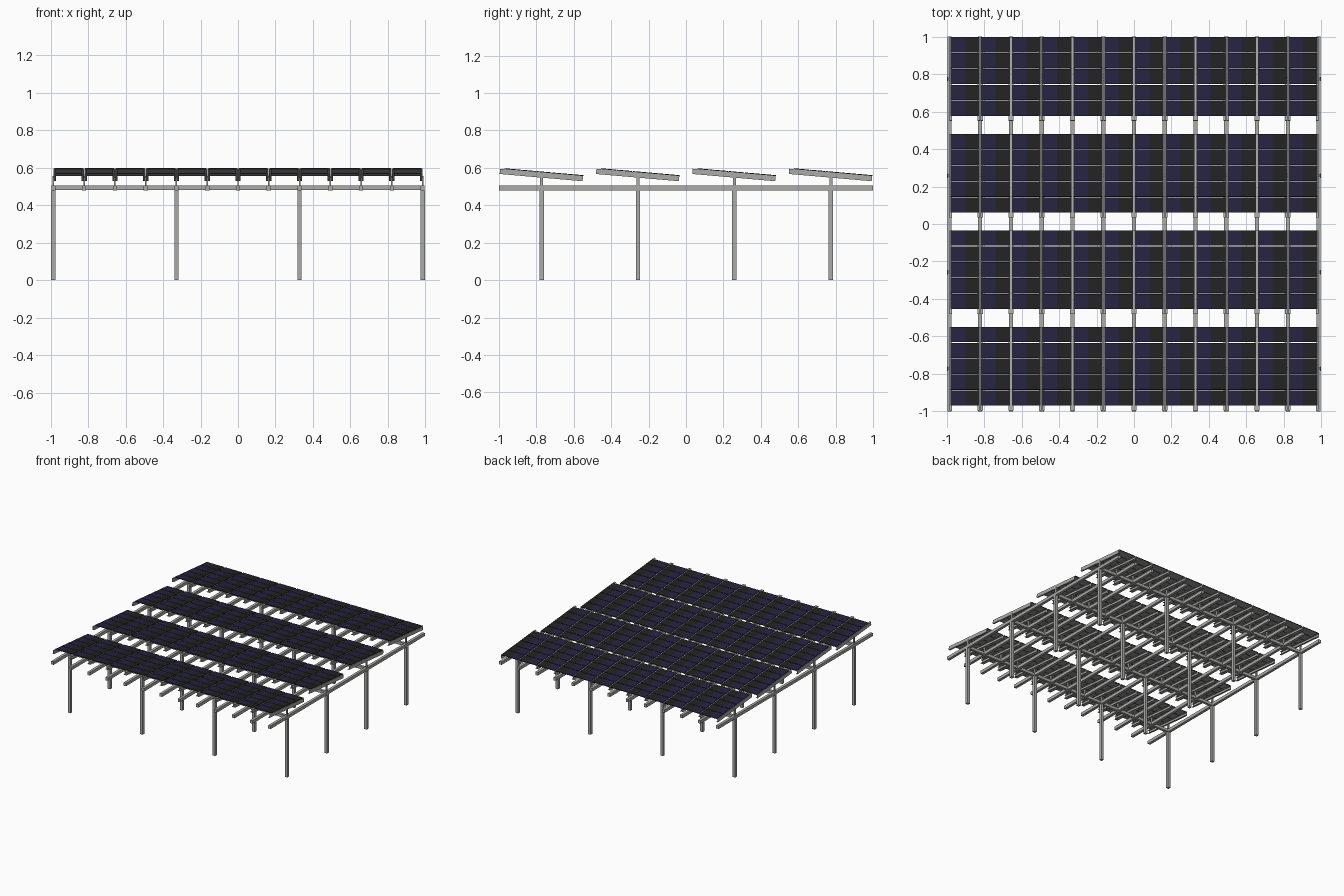
import bpy, bmesh, math
from mathutils import Matrix, Vector

default = bpy.data.objects.get("Cube")
if default:
    bpy.data.objects.remove(default, do_unlink=True)


def material(name, rgb, metal=0.0):
    m = bpy.data.materials.new(name)
    m.use_nodes = True
    m.diffuse_color = (*rgb, 1)
    bsdf = m.node_tree.nodes["Principled BSDF"]
    bsdf.inputs["Base Color"].default_value = (*rgb, 1)
    return m


steel = material("galvanised grey", (0.41, 0.41, 0.40))
black = material("black panel", (0.016, 0.016, 0.016))
navy = material("navy cells", (0.018, 0.017, 0.052))
backing = material("grey backing", (0.33, 0.33, 0.33))

# Layout
HALF = 0.985
BAYS = 12
PITCH = 2 * HALF / BAYS
ROWS = [-0.772, -0.257, 0.258, 0.774]
TILT = math.radians(-5)
BEAM_LOW, BEAM_HIGH = 0.48, 0.505
PANEL_TOP = 0.58


def add_box(bm, centre, size):
    bmesh.ops.create_cube(bm, size=1, matrix=Matrix.Translation(centre) @ Matrix.Diagonal((*size, 1)))


def make_object(name, bm, mats):
    mesh = bpy.data.meshes.new(name)
    bmesh.ops.recalc_face_normals(bm, faces=bm.faces)
    bm.to_mesh(mesh)
    bm.free()
    for m in mats:
        mesh.materials.append(m)
    ob = bpy.data.objects.new(name, mesh)
    bpy.context.collection.objects.link(ob)
    return ob


def array(ob, count, offset):
    mod = ob.modifiers.new("repeat", "ARRAY")
    mod.count = count
    mod.use_relative_offset = False
    mod.use_constant_offset = True
    mod.constant_offset_displace = offset


def box_object(name, centre, size):
    bm = bmesh.new()
    add_box(bm, centre, size)
    return make_object(name, bm, [steel])


# Lengthwise beams, one under every rail line
mid = (BEAM_LOW + BEAM_HIGH) / 2
beams = box_object("long_beams", (-HALF, 0, mid), (0.022, 2, BEAM_HIGH - BEAM_LOW))
array(beams, BAYS + 1, (PITCH, 0, 0))

for n, y in enumerate(ROWS, 1):
    # Cross beam, posts and short uprights of the row
    box_object(f"cross_beam_{n}", (0, y, mid), (1.99, 0.02, 0.024))
    posts = box_object(f"posts_{n}", (-HALF, y, BEAM_LOW / 2), (0.023, 0.023, BEAM_LOW))
    array(posts, 4, (PITCH * 4, 0, 0))
    stubs = box_object(f"uprights_{n}", (-HALF, y, 0.53), (0.008, 0.016, 0.052))
    array(stubs, BAYS + 1, (PITCH, 0, 0))

    # Tilted channel rails: one pair per bay, webs facing outward
    bm = bmesh.new()
    for side in (-1, 1):
        x = side * (PITCH / 2 - 0.002)
        add_box(bm, (x, 0, -0.018), (0.003, 0.445, 0.028))
        for z in (-0.0055, -0.0305):
            add_box(bm, (x - side * 0.006, 0, z), (0.012, 0.445, 0.003))
    rails = make_object(f"rails_{n}", bm, [steel])

    # Panel module: black frame, navy cells on one half, grey backing
    bm = bmesh.new()
    add_box(bm, (0, 0, -0.002), (0.153, 0.0815, 0.005))
    bmesh.ops.bisect_plane(bm, geom=bm.verts[:] + bm.edges[:] + bm.faces[:],
                           plane_co=(0, 0, 0), plane_no=(1, 0, 0))
    bm.normal_update()
    for f in bm.faces:
        if f.normal.z > 0.5:
            f.material_index = 1 if f.calc_center_median().x < 0 else 0
        elif f.normal.z < -0.5:
            f.material_index = 2
    bmesh.ops.translate(bm, verts=bm.verts, vec=(0, 0.013 - 2 * 0.085, 0))
    panels = make_object(f"panels_{n}", bm, [black, navy, backing])
    array(panels, 5, (0, 0.085, 0))

    for ob in (rails, panels):
        array(ob, BAYS, (PITCH, 0, 0))
        ob.location = Vector((-HALF + PITCH / 2, y, PANEL_TOP))
        ob.rotation_euler.x = TILT
